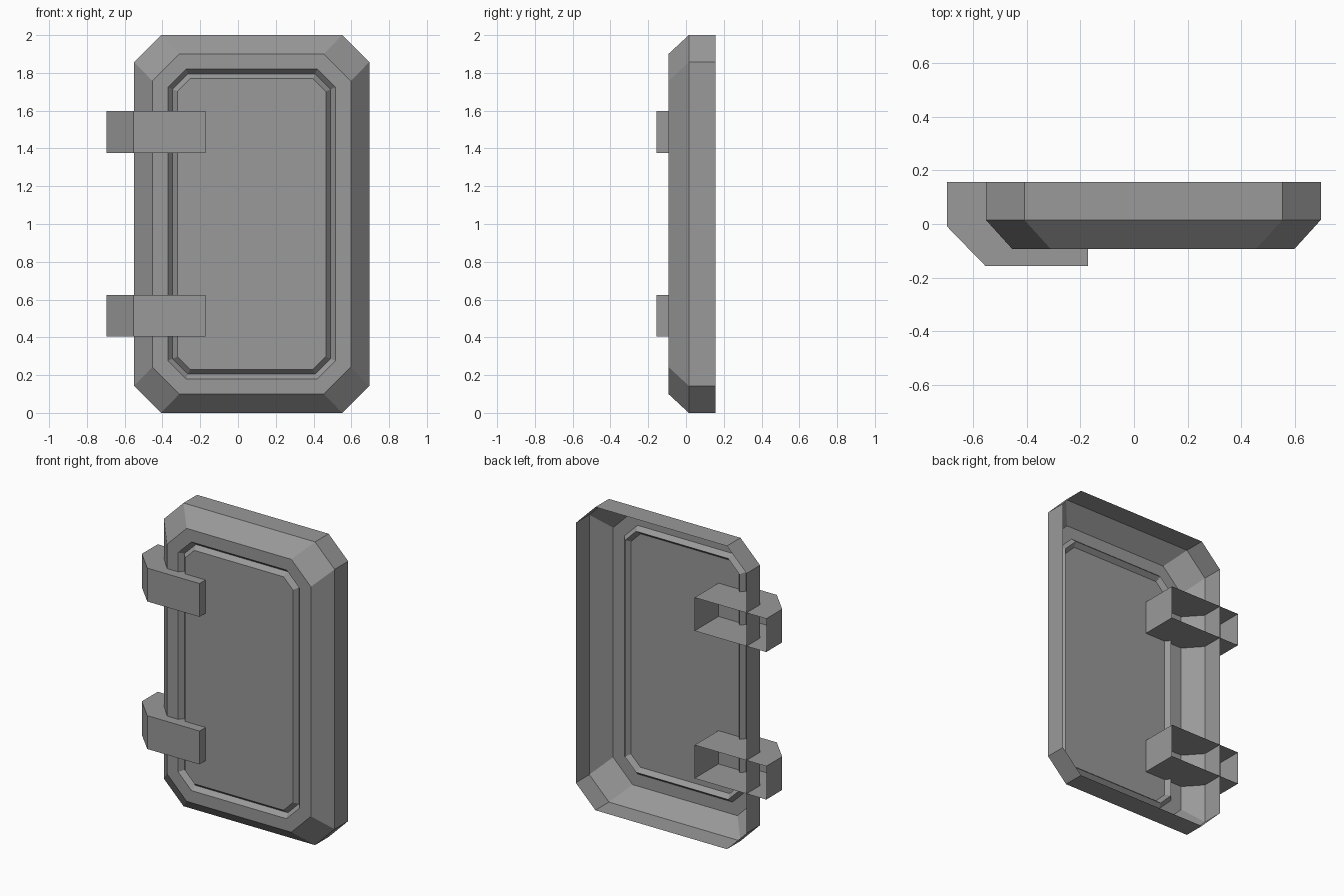
import bpy, bmesh

if "Cube" in bpy.data.objects:
    bpy.data.objects.remove(bpy.data.objects["Cube"])

BACK = 0.156          # rear plane shared by all parts (both shells are open here)
CX, CZ = 0.072, 1.0   # centre of the door leaf

# Dark grey finish
grey = bpy.data.materials.new("dark_grey")
grey.diffuse_color = (0.32, 0.32, 0.32, 1.0)
grey.use_nodes = True
grey.node_tree.nodes["Principled BSDF"].inputs["Base Color"].default_value = grey.diffuse_color


def make_object(name, bm):
    mesh = bpy.data.meshes.new(name)
    bm.to_mesh(mesh)
    bm.free()
    mesh.materials.append(grey)
    obj = bpy.data.objects.new(name, mesh)
    bpy.context.collection.objects.link(obj)
    return obj


def octagon(bm, half_w, half_h, cut, y):
    """Rectangle with cut corners in the XZ plane, counter-clockwise from the front."""
    w, h = half_w, half_h
    pts = [(w, -h + cut), (w, h - cut), (w - cut, h), (-w + cut, h),
           (-w, h - cut), (-w, -h + cut), (-w + cut, -h), (w - cut, -h)]
    return [bm.verts.new((CX + x, y, CZ + z)) for x, z in pts]


def bridge(bm, a, b):
    n = len(a)
    for i in range(n):
        j = (i + 1) % n
        bm.faces.new((a[i], a[j], b[j], b[i]))


# Door leaf: rim, sloped border, flat frame, V-groove and centre panel
bm = bmesh.new()
sections = [
    (0.623, 1.000, 0.143, BACK),
    (0.623, 1.000, 0.143, 0.015),
    (0.525, 0.900, 0.143, -0.093),
    (0.443, 0.820, 0.096, -0.093),
    (0.418, 0.795, 0.082, -0.063),
    (0.393, 0.770, 0.068, -0.093),
]
rings = [octagon(bm, *s) for s in sections]
for outer, inner in zip(rings, rings[1:]):
    bridge(bm, outer, inner)
bm.faces.new(rings[-1])
make_object("door_leaf", bm)


# Hinge straps: bent profile seen from above, extruded in z, open at the rear
def hinge(name, z0, z1):
    bm = bmesh.new()
    profile = [(-0.695, BACK), (-0.695, -0.010), (-0.553, -0.156),
               (-0.172, -0.156), (-0.172, BACK)]
    low = [bm.verts.new((x, y, z0)) for x, y in profile]
    top = [bm.verts.new((x, y, z1)) for x, y in profile]
    for i in range(len(profile) - 1):
        bm.faces.new((low[i], low[i + 1], top[i + 1], top[i]))
    bm.faces.new(low[::-1])
    bm.faces.new(top)
    make_object(name, bm)


hinge("upper_hinge", 1.377, 1.597)
hinge("lower_hinge", 0.404, 0.624)
